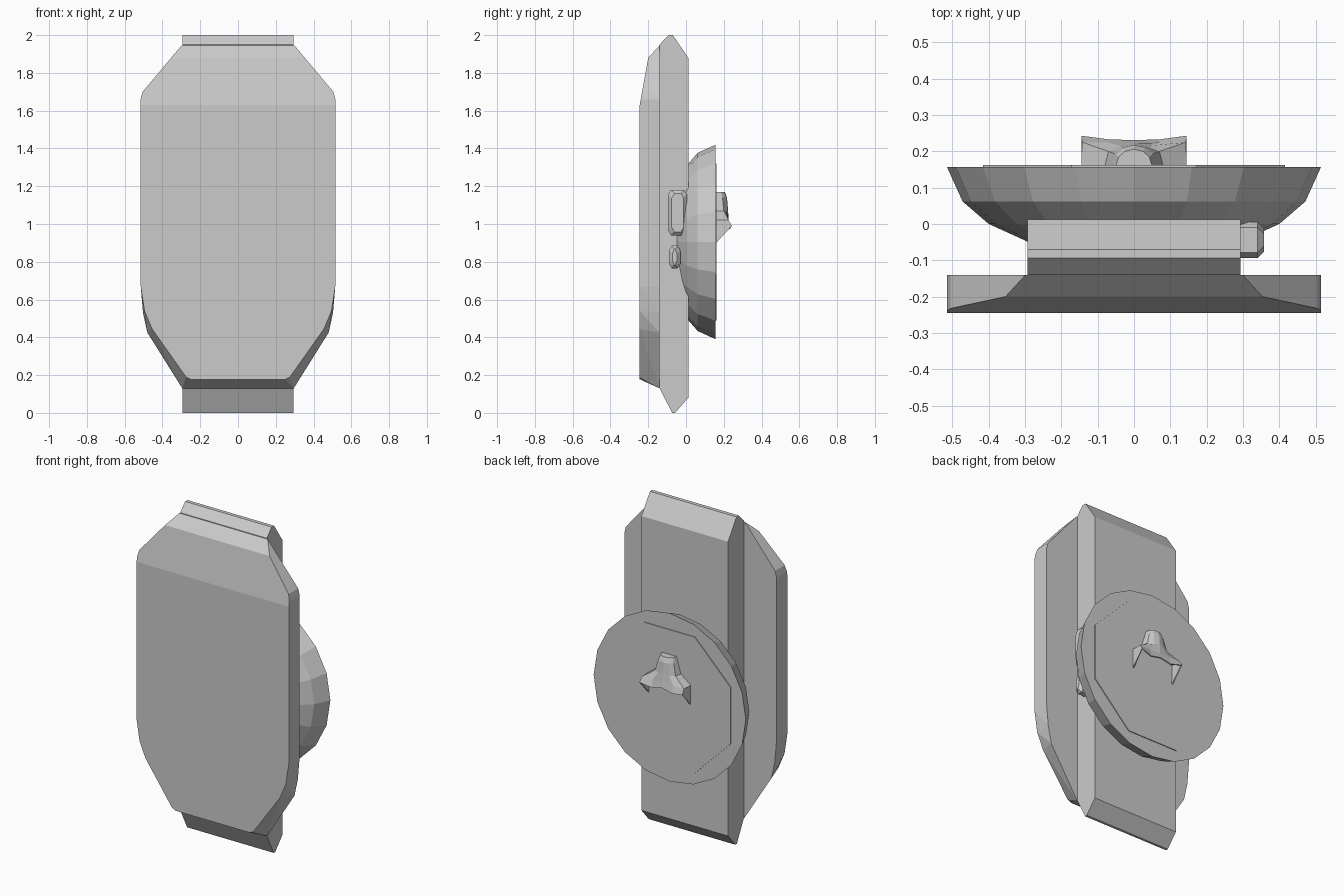
import bpy, bmesh
from math import sin, cos, pi
from mathutils import Vector

if "Cube" in bpy.data.objects:
    bpy.data.objects.remove(bpy.data.objects["Cube"])


def finish(name, bm):
    bmesh.ops.recalc_face_normals(bm, faces=bm.faces)
    me = bpy.data.meshes.new(name)
    bm.to_mesh(me)
    bm.free()
    ob = bpy.data.objects.new(name, me)
    bpy.context.collection.objects.link(ob)
    return ob


def hull(name, pts, cuts=()):
    """Flat-faced convex solid; cuts are (point, outward normal) planes."""
    bm = bmesh.new()
    for p in pts:
        bm.verts.new(p)
    res = bmesh.ops.convex_hull(bm, input=bm.verts)
    loose = [v for v in bm.verts if not v.link_faces]
    bmesh.ops.delete(bm, geom=loose, context='VERTS')
    for co, no in cuts:
        bmesh.ops.bisect_plane(bm, geom=bm.verts[:] + bm.edges[:] + bm.faces[:],
                               plane_co=co, plane_no=no, clear_outer=True)
        bmesh.ops.holes_fill(bm, edges=[e for e in bm.edges if e.is_boundary])
    bmesh.ops.dissolve_limit(bm, angle_limit=0.01, verts=bm.verts, edges=bm.edges)
    return finish(name, bm)


def ring(r, y, zc, n, start=0.0):
    return [(r * cos(start + 2 * pi * i / n), y, zc + r * sin(start + 2 * pi * i / n))
            for i in range(n)]


def both(outline, y):
    return [(s * x, y, z) for x, z in outline for s in (-1, 1)]


# front plate: lower edge chamfered, top cut by two sloping planes
upper = [(.515, .67), (.515, 1.66), (.505, 1.70), (.295, 1.95)]
back = [(.295, .13), (.48, .425), (.503, .53)] + upper
front = [(.25, .178), (.275, .19), (.455, .445), (.495, .54)] + upper
hull("front_plate", both(back, -.14) + both(front, -.245),
     [(Vector((0, -.2, 1.88)), Vector((0, -.25, .045))),
      (Vector((0, -.2, 1.88)), Vector((0, -.12, .11)))])

# central strip behind the plate
strip = [(-.14, .13), (-.073, 0), (-.058, 0), (.012, .08),
         (.012, 1.88), (-.07, 2), (-.093, 2), (-.14, 1.95)]
hull("back_strip", [(x, y, z) for y, z in strip for x in (-.293, .293)])

# faceted bowl with its raised octagonal cover
bowl = []
for r, y in ((.515, .157), (.472, .062), (.40, 0), (.29, -.05), (.12, -.075)):
    bowl += ring(r, y, .905, 20)
hull("round_housing", bowl)
hull("housing_cover", ring(.45, .15, .905, 8, pi / 8) + ring(.45, .162, .905, 8, pi / 8))

# two chamfered side buttons on the right
for name, yc, zc, hy, hz in (("large_side_button", -.044, 1.06, .05, .12),
                             ("small_side_button", -.06, .825, .03, .06)):
    pts = []
    for x, inset in ((.27, 0), (.34, 0), (.358, .018)):
        a, b = hy - inset, hz - inset
        for sy in (-1, 1):
            for sz in (-1, 1):
                pts += [(x, yc + sy * a, zc + sz * (b - .025)),
                        (x, yc + sy * (a - .015), zc + sz * b)]
    hull(name, pts)

# flared spout shell on the cover: rows of half arches, mirrored
rows = [
    [(.05, .16, 1.17), (.042, .185, 1.17), (.025, .20, 1.17), (0, .206, 1.17)],
    [(.058, .16, 1.14), (.052, .193, 1.14), (.03, .211, 1.14), (0, .217, 1.14)],
    [(.08, .16, 1.07), (.07, .20, 1.07), (.037, .215, 1.07), (0, .222, 1.08)],
    [(.145, .16, 1.02), (.143, .225, 1.02), (.07, .224, 1.02), (0, .226, 1.02)],
    [(.145, .16, .90), (.145, .243, .99), (.07, .233, .975), (0, .231, .99)],
]
bm = bmesh.new()
grid = []
for row in rows:
    full = [(-x, y, z) for x, y, z in row] + row[-2::-1]
    grid.append([bm.verts.new(p) for p in full])
for a, b in zip(grid, grid[1:]):
    for i in range(len(a) - 1):
        bm.faces.new((a[i], a[i + 1], b[i + 1], b[i]))
bm.faces.new(grid[0])
spout = finish("spout", bm)
mod = spout.modifiers.new("wall", 'SOLIDIFY')
mod.thickness = .008
mod.offset = -1
